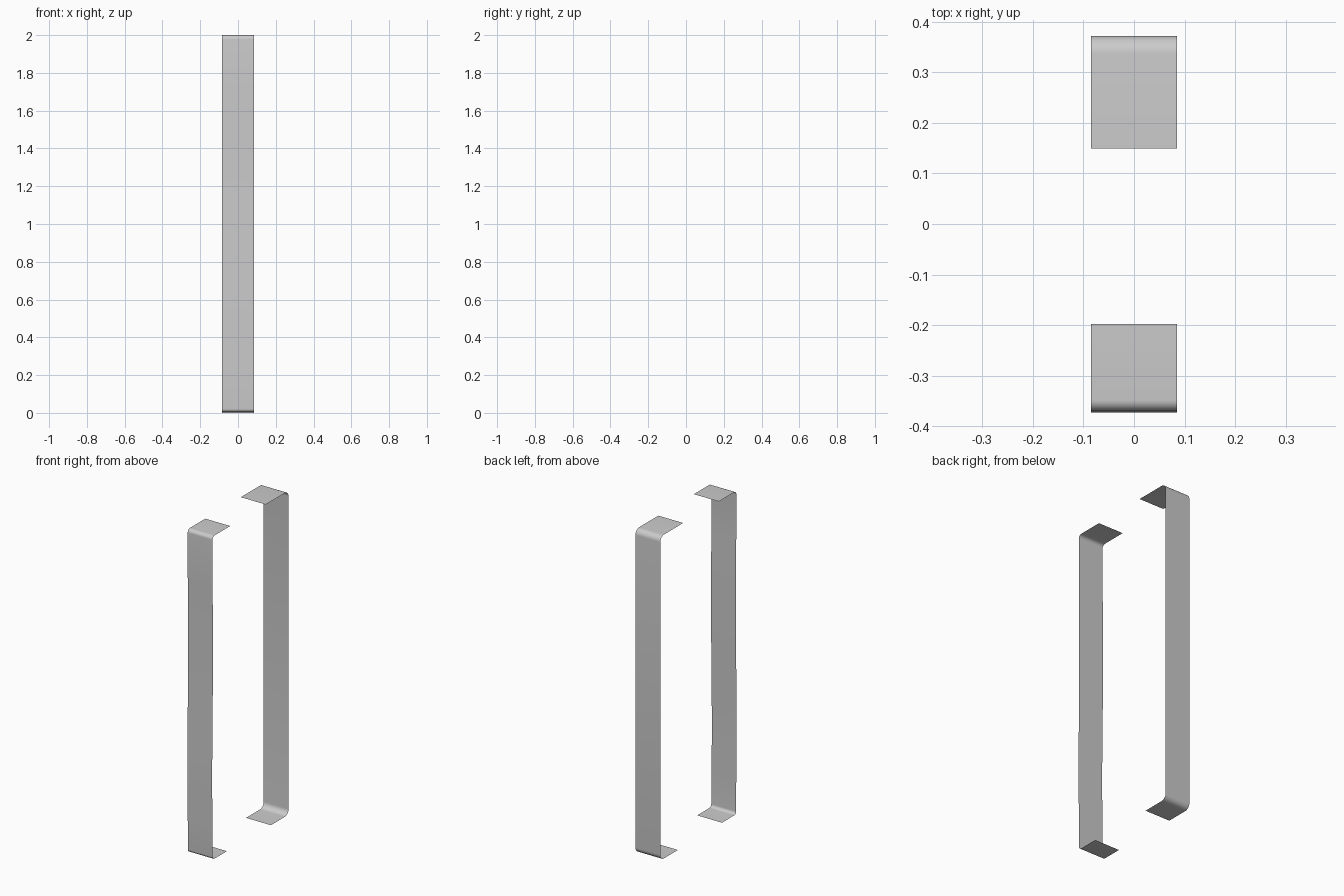
import bpy
from math import sin, cos, pi

if "Cube" in bpy.data.objects:
    bpy.data.objects.remove(bpy.data.objects["Cube"])

HALF_W = 0.085


def strip(name, side, top_end, bottom_end, r_top, r_bot, wall, z_bot):
    """Thin C-shaped sheet: top flange, rounded bends, upright, bottom flange.
    Depths are distances from the centre; side is -1 front, +1 back."""
    d_top, d_bot = wall[0][1], wall[-1][1]
    n = 8
    path = [(top_end, 2.0)]
    for i in range(n + 1):
        a = pi / 2 * (1 - i / n)
        path.append((d_top - r_top + r_top * cos(a), 2 - r_top + r_top * sin(a)))
    path += [(d, z) for z, d in wall[1:-1]]
    for i in range(n + 1):
        a = -pi / 2 * i / n
        path.append((d_bot - r_bot + r_bot * cos(a), z_bot + r_bot + r_bot * sin(a)))
    path.append((bottom_end, z_bot))

    # sweep the profile across the width
    cols = (-HALF_W, 0, HALF_W)
    verts = [(x, side * d, z) for d, z in path for x in cols]
    faces = []
    for i in range(len(path) - 1):
        for j in range(2):
            a = i * 3 + j
            f = (a, a + 3, a + 4, a + 1)
            faces.append(f if side > 0 else f[::-1])
    # orient faces outward
    faces = [f[::-1] for f in faces]
    mesh = bpy.data.meshes.new(name)
    mesh.from_pydata(verts, [], faces)
    up = mesh.polygons[0].normal.z
    if up < 0:
        mesh.flip_normals()
    obj = bpy.data.objects.new(name, mesh)
    bpy.context.collection.objects.link(obj)
    bpy.ops.object.select_all(action='DESELECT')
    obj.select_set(True)
    bpy.context.view_layer.objects.active = obj
    bpy.ops.object.shade_smooth_by_angle()


# back strap: clean straight upright, (height, depth) pairs
strip("back_strap", 1, 0.149, 0.20, 0.035, 0.035,
      [(1.96, 0.372), (1.0, 0.372), (0.04, 0.372)], 0.0)

# front strap: slightly wavy upright
strip("front_strap", -1, 0.198, 0.23, 0.022, 0.018,
      [(1.97, 0.370), (1.7, 0.369), (1.5, 0.367), (1.1, 0.367), (0.9, 0.369),
       (0.6, 0.373), (0.4, 0.373), (0.2, 0.369), (0.03, 0.368)], 0.004)
